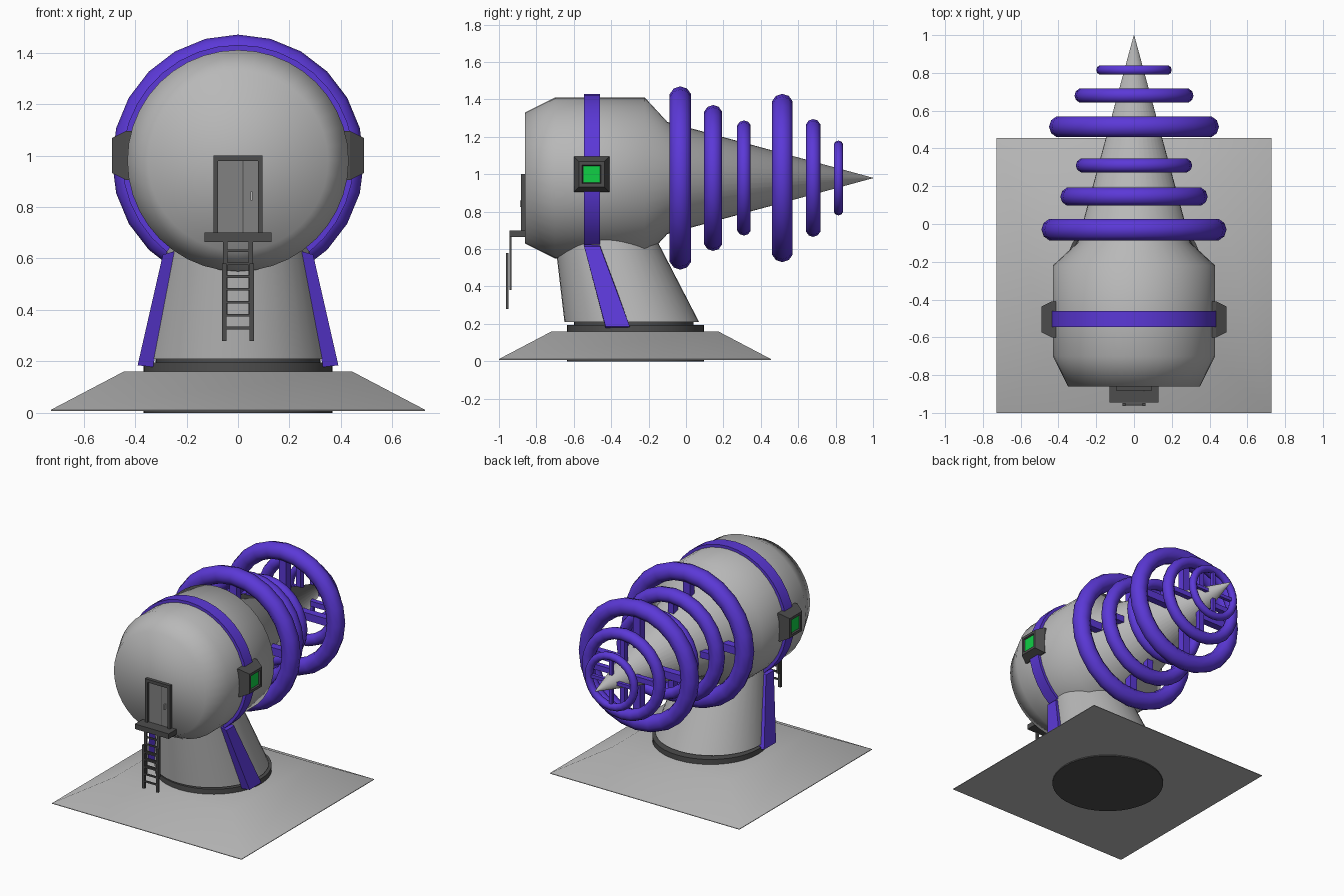
import bpy, bmesh, math
from mathutils import Vector

if "Cube" in bpy.data.objects:
    bpy.data.objects.remove(bpy.data.objects["Cube"])

def material(name, rgb):
    m = bpy.data.materials.new(name)
    m.diffuse_color = (*rgb, 1)
    m.use_nodes = True
    m.node_tree.nodes["Principled BSDF"].inputs["Base Color"].default_value = m.diffuse_color
    return m

PURPLE = material("purple", (0.105, 0.04, 0.68))
GREY = material("grey", (0.48, 0.48, 0.48))
DARK = material("dark_grey", (0.075, 0.075, 0.075))
MID = material("mid_grey", (0.22, 0.22, 0.22))
GREEN = material("green", (0.005, 0.62, 0.06))
AXIS_Z = 0.98      # height of the barrel axis

def make(name, verts, faces, mat=None, smooth=False):
    me = bpy.data.meshes.new(name)
    me.from_pydata(verts, [], faces)
    bm = bmesh.new()
    bm.from_mesh(me)
    bmesh.ops.recalc_face_normals(bm, faces=bm.faces)
    bm.to_mesh(me)
    bm.free()
    ob = bpy.data.objects.new(name, me)
    bpy.context.collection.objects.link(ob)
    me.materials.append(mat or GREY)
    if smooth:
        bpy.ops.object.select_all(action='DESELECT')
        ob.select_set(True)
        bpy.context.view_layer.objects.active = ob
        bpy.ops.object.shade_smooth_by_angle(angle=math.radians(smooth))
    return ob

def loft(name, loops, mat=None, smooth=False, closed=False):
    """Skin equal-sized point loops; cap the ends unless closed into a ring."""
    n, k = len(loops[0]), len(loops)
    verts = [p for l in loops for p in l]
    faces = [(i * n + j, i * n + (j + 1) % n, (i + 1) % k * n + (j + 1) % n, (i + 1) % k * n + j)
             for i in range(k if closed else k - 1) for j in range(n)]
    if not closed:
        faces += [tuple(range(n)), tuple(range((k - 1) * n, k * n))]
    return make(name, verts, faces, mat, smooth)

def box(name, x0, x1, y0, y1, z0, z1, mat=None):
    rect = lambda z: [(x0, y0, z), (x1, y0, z), (x1, y1, z), (x0, y1, z)]
    return loft(name, [rect(z0), rect(z1)], mat)

def circle_y(y, r, n):
    return [(r * math.sin(2 * math.pi * i / n), y, AXIS_Z + r * math.cos(2 * math.pi * i / n)) for i in range(n)]

def circle_z(cy, z, r, n=40):
    return [(r * math.cos(2 * math.pi * i / n), cy + r * math.sin(2 * math.pi * i / n), z) for i in range(n)]

# Square sloped base with softly shaded slopes
def square(h, z):
    return [(sx * h, -0.273 + sy * h, z) for sx, sy in ((-1, -1), (1, -1), (1, 1), (-1, 1))]
loft("base_plinth", [square(0.727, 0.008), square(0.727, 0.012), square(0.445, 0.16)], None, 45)

# Turntable, collar and leaning neck
loft("turntable", [circle_z(-0.27, 0, 0.367), circle_z(-0.27, 0.195, 0.367)], DARK, 30)
loft("neck_collar", [circle_z(-0.28, 0.19, 0.32), circle_z(-0.28, 0.22, 0.32)], DARK, 30)
loft("neck", [circle_z(-0.29, 0.21, 0.36), circle_z(-0.445, 0.70, 0.262)], None, 30)

# Barrel body and pointed nose
loft("barrel", [circle_y(y, r, 40) for y, r in
     ((-0.86, 0.35), (-0.70, 0.43), (-0.22, 0.43), (-0.10, 0.30), (1.0, 0.001))], None, 80)

# Coil rings with four spokes each: y, outer radius, tube radius
for n, (y, outer, tube) in enumerate(((-0.03, 0.49, 0.06), (0.145, 0.39, 0.05), (0.31, 0.308, 0.038),
                                      (0.515, 0.45, 0.058), (0.68, 0.315, 0.04), (0.815, 0.20, 0.026)), 1):
    major = outer - tube
    loops = []
    for i in range(10):
        a = 2 * math.pi * i / 10
        loops.append(circle_y(y + tube * math.sin(a), major + tube * math.cos(a), 24))
    loft(f"coil_ring_{n}", loops, PURPLE, 50, closed=True)
    inner = 0.30 * (1 - y) / 1.1 - 0.03
    w = tube * 0.45
    for s in range(4):
        ca, sa = math.cos(s * math.pi / 2), math.sin(s * math.pi / 2)
        loft(f"spoke_{n}_{s + 1}", [[(ca * r - sa * u * w, y + v * w, AXIS_Z + sa * r + ca * u * w)
             for u, v in ((-1, -1), (1, -1), (1, 1), (-1, 1))] for r in (max(inner, 0), major)], PURPLE)

# Purple strap over the barrel
strap = []
for i in range(29):
    a = math.radians(-142 + 284 * i / 28)
    strap.append([(r * math.sin(a), y, AXIS_Z + r * math.cos(a))
                  for r, y in ((0.41, -0.545), (0.45, -0.545), (0.45, -0.46), (0.41, -0.46))])
loft("barrel_strap", strap, PURPLE, 30)

def tilted_square(s, x, h):
    return [(s * x, -0.505 + a * h, 1.0 + b * h) for a, b in ((-1, -1), (1, -1), (1, 1), (-1, 1))]

for s, side in ((1, "right"), (-1, "left")):
    # Strap legs running down to the turntable
    loft(f"strap_leg_{side}", [
        [(s * 0.33, -0.43, 0.178), (s * 0.39, -0.43, 0.185), (s * 0.39, -0.30, 0.185), (s * 0.33, -0.30, 0.178)],
        [(s * 0.24, -0.545, 0.63), (s * 0.292, -0.545, 0.615), (s * 0.292, -0.46, 0.615), (s * 0.24, -0.46, 0.63)]],
        PURPLE)
    # Side control boxes with recessed green screens
    loft(f"control_box_{side}", [tilted_square(s, x, h) for x, h in
         ((0.38, 0.095), (0.435, 0.095), (0.49, 0.068), (0.49, 0.05), (0.478, 0.045))], DARK)
    loft(f"screen_{side}", [tilted_square(s, 0.47, 0.044), tilted_square(s, 0.482, 0.044)], GREEN)

# Door, frame and handle
box("door_panel", -0.08, 0.08, -0.868, -0.85, 0.69, 0.982, MID)
box("door_seam", 0.018, 0.022, -0.870, -0.86, 0.69, 0.982, DARK)
for s, side in ((1, "right"), (-1, "left")):
    a, b = sorted((s * 0.077, s * 0.095))
    box(f"door_frame_{side}", a, b, -0.882, -0.85, 0.69, 1.0, DARK)
box("door_frame_top", -0.095, 0.095, -0.882, -0.85, 0.978, 1.0, DARK)
box("door_handle", 0.049, 0.056, -0.888, -0.866, 0.825, 0.86)

# Platform and two-part ladder
box("platform", -0.13, 0.13, -0.945, -0.80, 0.665, 0.70, DARK)
for name, y0, y1, z0, z1, x in (("upper", -0.945, -0.932, 0.38, 0.67, 0.050),
                                ("lower", -0.963, -0.948, 0.28, 0.58, 0.053)):
    for s, side in ((1, "right"), (-1, "left")):
        box(f"ladder_{name}_rail_{side}", s * x - 0.009, s * x + 0.009, y0, y1, z0, z1, DARK)
    for i in range(5):
        z = z0 + 0.05 + i * 0.05
        box(f"ladder_{name}_rung_{i + 1}", -x, x, y0 + 0.002, y1 - 0.002, z - 0.005, z + 0.005, DARK)
